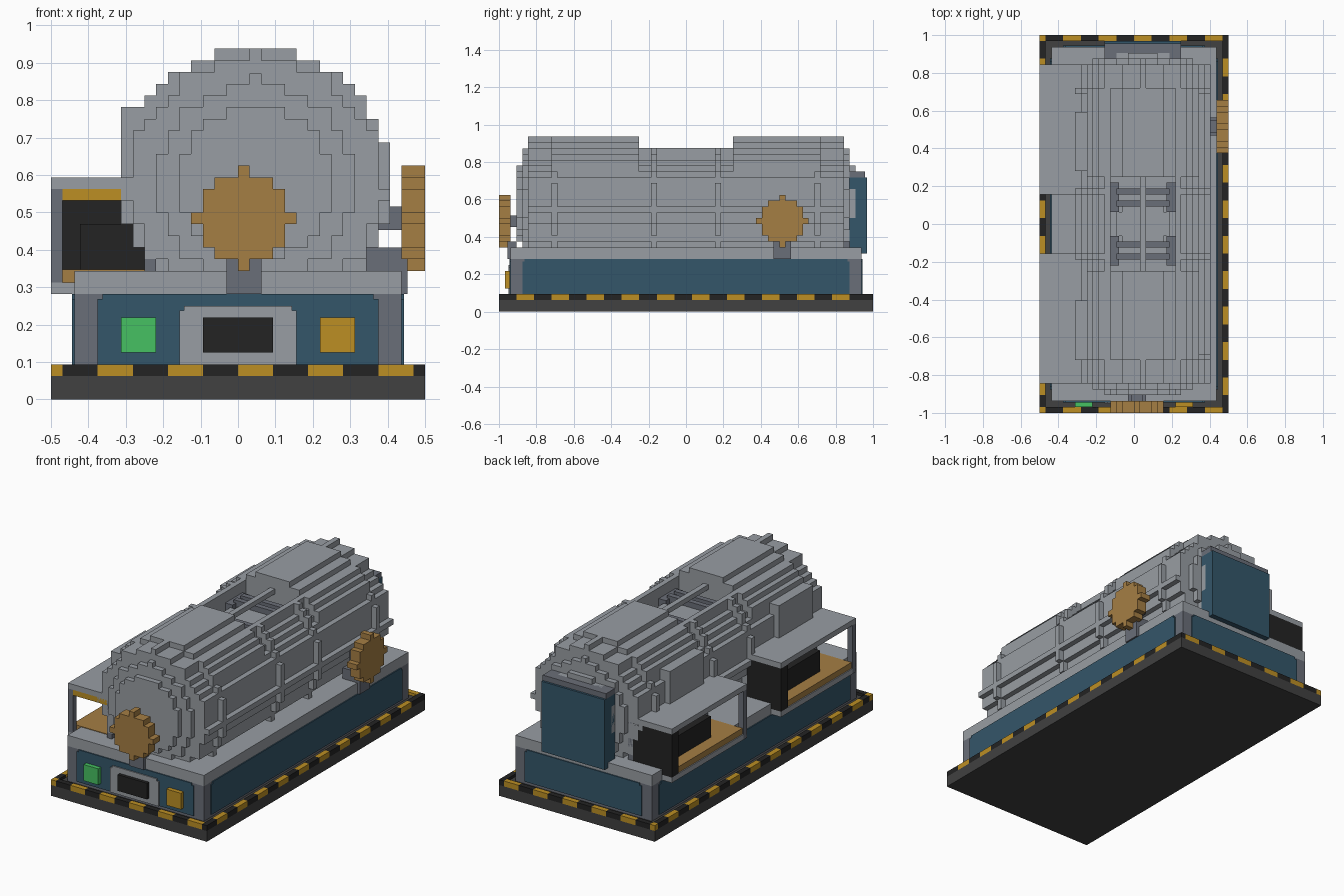
import bpy, bmesh, math
from mathutils import Matrix, Vector

if "Cube" in bpy.data.objects:
    bpy.data.objects.remove(bpy.data.objects["Cube"])

U = 1 / 32  # one block


def material(name, rgb):
    lin = [((c / 255 + 0.055) / 1.055) ** 2.4 for c in rgb] + [1]
    m = bpy.data.materials.new(name)
    m.use_nodes = True
    m.diffuse_color = lin
    m.node_tree.nodes["Principled BSDF"].inputs["Base Color"].default_value = lin
    return m


LIGHT = material("light_grey", (152, 157, 163))
DARK = material("slate_grey", (106, 110, 120))
BLUE = material("steel_blue", (52, 86, 106))
COAL = material("charcoal", (65, 65, 65))
BLACK = material("black", (35, 35, 35))
YELLOW = material("yellow", (188, 143, 36))
COPPER = material("copper", (165, 126, 68))
GREEN = material("green", (70, 193, 98))


def blocks(name, mat, boxes):
    """One object from boxes (x0, x1, y0, y1, z0, z1) in block units."""
    bm = bmesh.new()
    for x0, x1, y0, y1, z0, z1 in boxes:
        size = Vector((x1 - x0, y1 - y0, z1 - z0)) * U
        mid = Vector((x0 + x1, y0 + y1, z0 + z1)) * U / 2
        bmesh.ops.create_cube(bm, size=1, matrix=Matrix.Translation(mid) @ Matrix.Diagonal((*size, 1)))
    me = bpy.data.meshes.new(name)
    bm.to_mesh(me)
    bm.free()
    me.materials.append(mat)
    ob = bpy.data.objects.new(name, me)
    bpy.context.collection.objects.link(ob)
    return ob


# plinth with hazard stripe border
blocks("plinth", COAL, [(-16, 16, -32, 32, 0, 2), (-15, 15, -31, 31, 2, 2.5)])
stripes = {0: [], 1: []}
for i in range(-16, 16):
    for y in (-32, 31):
        stripes[(i // 3) % 2].append((i, i + 1, y, y + 1, 2, 3))
for i in range(-31, 31):
    for x in (-16, 15):
        stripes[((i + 29) // 3) % 2].append((x, x + 1, i, i + 1, 2, 3))
blocks("yellow_stripes", YELLOW, stripes[0])
blocks("black_stripes", BLACK, stripes[1])

# base cabinet
blocks("base_core", DARK, [(-14, 14, -30, 30, 2, 9)])
blocks("base_top", LIGHT, [(-14, 14, -30, 30, 9, 11)])
P = 0.2
blocks("base_panels", BLUE, [
    (-12, 12, -30 - P, 30 + P, 3, 8.6), (-11.6, 11.6, -30 - P, 30 + P, 8.6, 9),
    (-14 - P, 14 + P, -28, 28, 3, 8.6), (-14 - P, 14 + P, -27.6, 27.6, 8.6, 9)])
blocks("control_frame", LIGHT, [(-5, 5, -30.4, -30, 3, 7.6), (-4.6, 4.6, -30.4, -30, 7.6, 8)])
blocks("control_screen", BLACK, [(-3, 3, -31, -30, 4, 7)])
blocks("green_button", GREEN, [(-10, -7, -31, -30, 4, 7)])
blocks("yellow_button", YELLOW, [(7, 10, -31, -30, 4, 7)])

# stepped drum, cut open at the top middle
CX, CZ = 1.5, 18.5


def disc_rows(r, y0, y1, hatch=False):
    out = []
    for dz in range(-7, int(r + 0.5)):
        if abs(dz) >= r:
            continue
        w = math.floor(math.sqrt(r * r - dz * dz)) + 0.5
        z = CZ + dz - 0.5
        a, b = CX - w, CX + w
        if hatch and z >= 24:
            ya, yb = max(y0, -8), min(y1, 8)
            if y0 < -8:
                out.append((a, b, y0, -8, z, z + 1))
            if y1 > 8:
                out.append((a, b, 8, y1, z, z + 1))
            if ya < yb and a < -4:
                out += [(a, -4, ya, yb, z, z + 1), (7, b, ya, yb, z, z + 1)]
        else:
            out.append((a, b, y0, y1, z, z + 1))
    return out


blocks("drum_body", LIGHT, disc_rows(10.5, -27, 27, True) + disc_rows(8.5, -28, 28, True)
       + disc_rows(6.5, -29, 29, True))
rings = []
for y in (-23, -6, 5, 22):
    rings += disc_rows(11.5, y, y + 1, True)
blocks("drum_rings", LIGHT, rings)

# lengthwise ribs
ribs = [(1, 2, -27, -8, 29, 30), (1, 2, 8, 27, 29, 30)]
for dx, dz in ((6, 9), (10, 4), (11, -1), (9, -6)):
    for s in (-1, 1):
        x, z = CX + s * dx, CZ + dz
        ribs.append((x - 0.5, x + 0.5, -27, 27, z - 0.5, z + 0.5))
blocks("drum_ribs", LIGHT, ribs)
blocks("end_lugs", LIGHT, [(1, 2, -28, 28, 27, 27.9)])

# hatch interior
slats = []
for s in (-1, 1):
    for a, b in ((3, 4), (5, 6)):
        y0, y1 = sorted((s * a, s * b))
        slats.append((-3, 6, y0, y1, 24, 26.5))
    y0, y1 = sorted((s * 2, s * 7))
    slats += [(-4, -2.5, y0, y1, 24, 26), (5.5, 7, y0, y1, 24, 26)]
blocks("hatch_slats", DARK, slats)
blocks("hatch_core", LIGHT, [(-2, 5, -3, 3, 24, 25.5), (-3, 6, -2, 2, 24, 25.4)])


# cogwheels: rows across a, b directions around a centre
def cog(c, cz):
    rows = [(c - w, c + w, cz + z0, cz + z1) for w, z0, z1 in
            ((2.5, -3.5, 3.5), (3.5, -2.5, 2.5), (0.5, -4.5, 4.5), (4.5, -0.5, 0.5))]
    return rows


blocks("front_cogwheel", COPPER, [(a, b, -32, -30, z0, z1) for a, b, z0, z1 in cog(0.5, 15.5)])
blocks("side_cogwheel", COPPER, [(14, 16, a, b, z0, z1) for a, b, z0, z1 in cog(16.5, 15.5)])
blocks("front_cog_mount", DARK, [(-1, 2, -30.5, -29, 9, 12), (-0.5, 1.5, -30, -28, 14.5, 16.5)])
blocks("side_cog_mount", DARK, [(11, 14.5, 15, 18, 9, 13), (12, 14, 15.5, 17.5, 14.5, 16.5)])

# rear cabinet
blocks("rear_cabinet", BLUE, [(-5, 8, 28, 31, 10, 23)])
blocks("rear_cabinet_cap", DARK, [(-5, 8, 27.5, 30.6, 23, 24)])
blocks("rear_cabinet_vent", LIGHT, [(-1, 4, 28.3, 29, 24, 24.3)])
blocks("rear_cabinet_mount", DARK, [(-4, 7, 27, 28, 11, 13)])

# two side feeding stations
for tag, o in (("rear", 0), ("front", -32)):
    def part(name, mat, boxes):
        blocks(f"{tag}_station_{name}", mat,
               [(a, b, c + o, d + o, e, f) for a, b, c, d, e, f in boxes])
    part("roof", LIGHT, [(-16, -7, 5, 27, 18, 19)])
    part("floor", LIGHT, [(-16, -7, 5, 27, 9, 10)])
    part("posts", DARK, [(-16, -15, 5, 6, 9, 18), (-8, -7, 5, 27, 11, 18)])
    part("beam", YELLOW, [(-15, -8, 5, 6, 17, 18)])
    part("tray", COPPER, [(-15.8, -8, 6, 25, 10, 11.1)])
    part("end_wall", BLACK, [(-16, -8, 25, 27, 10, 18)])
    part("feeder", BLACK, [(-13.5, -8, 12, 25, 11, 15)])
    part("duct", LIGHT, [(-10, -6, 9, 19, 19, 25)])
